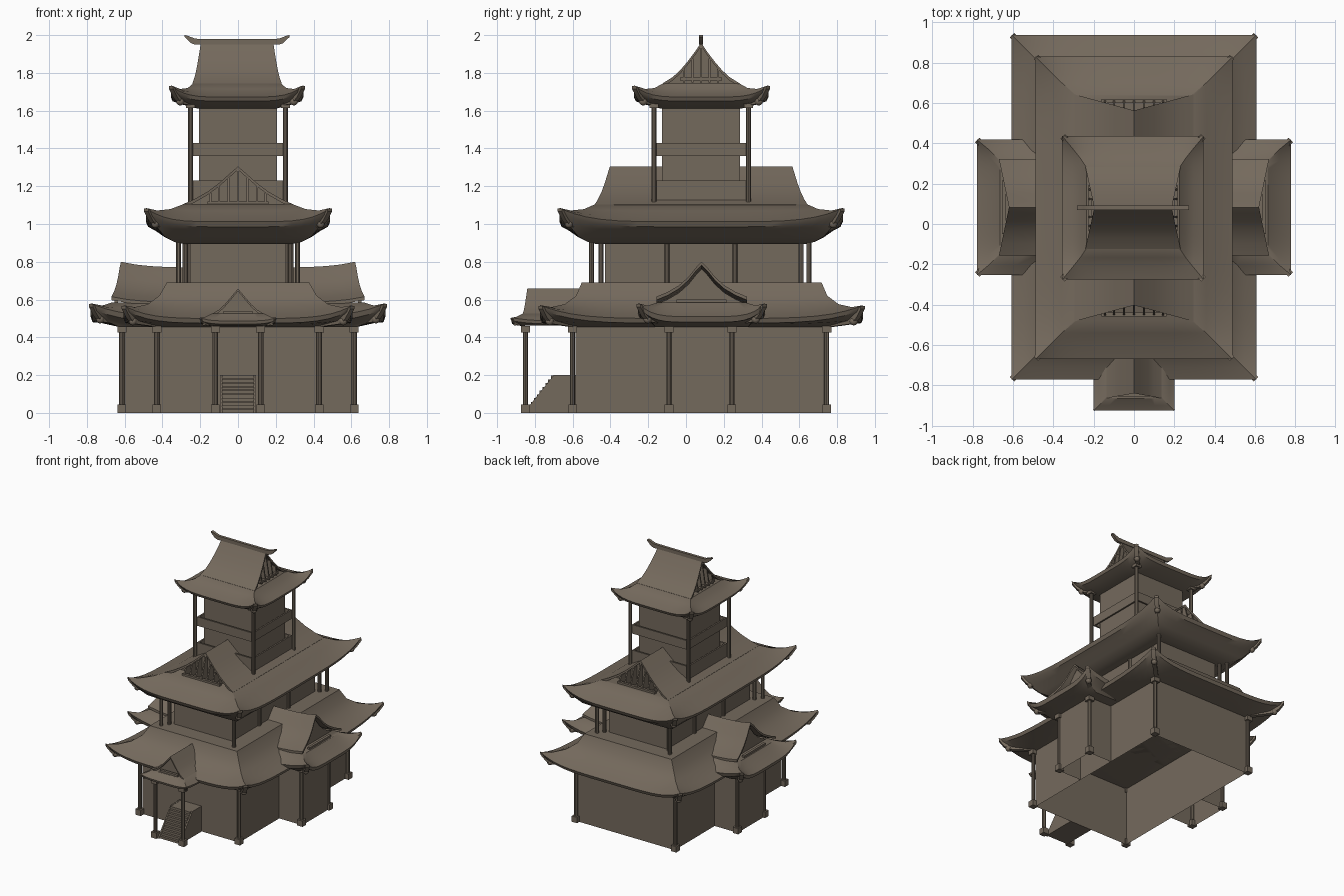
import bpy, bmesh, math
from mathutils import Vector

if "Cube" in bpy.data.objects:
    bpy.data.objects.remove(bpy.data.objects["Cube"])

mat = bpy.data.materials.new("warm brown")
mat.diffuse_color = (0.175, 0.142, 0.108, 1)
mat.use_nodes = True
mat.node_tree.nodes["Principled BSDF"].inputs["Base Color"].default_value = mat.diffuse_color
CY = 0.08  # tower centre in y


def finish(name, bm, weld=True):
    if weld:
        bmesh.ops.remove_doubles(bm, verts=bm.verts, dist=1e-5)
        bmesh.ops.recalc_face_normals(bm, faces=bm.faces)
    me = bpy.data.meshes.new(name)
    bm.to_mesh(me)
    bm.free()
    for p in me.polygons:
        p.use_smooth = True
    me.set_sharp_from_angle(angle=math.radians(35))
    me.materials.append(mat)
    ob = bpy.data.objects.new(name, me)
    bpy.context.collection.objects.link(ob)
    return ob


def loft(bm, rings, cap0=False, cap1=False):
    vs = [[bm.verts.new(p) for p in r] for r in rings]
    n = len(vs[0])
    for a, b in zip(vs, vs[1:]):
        for i in range(n):
            bm.faces.new((a[i], a[(i + 1) % n], b[(i + 1) % n], b[i]))
    if cap0:
        bm.faces.new(vs[0][::-1])
    if cap1:
        bm.faces.new(vs[-1])
    return vs


def rect(x0, x1, y0, y1, z):
    return [(x0, y0, z), (x1, y0, z), (x1, y1, z), (x0, y1, z)]


def box(bm, x0, x1, y0, y1, z0, z1, cap=True):
    loft(bm, [rect(x0, x1, y0, y1, z0), rect(x0, x1, y0, y1, z1)], cap, cap)


def interp(pts, u):
    u = abs(u)
    for (a, za), (b, zb) in zip(pts, pts[1:]):
        if u <= b:
            return za + (zb - za) * (u - a) / (b - a)
    return pts[-1][1]


def hip_roof(name, P, hl, hw, skirt, under, lift, beam=1.0, cut=-9):
    """Skirt with upturned corners; rings are (inset l, inset w, z, lift share)."""
    bm = bmesh.new()
    N = 20
    rings = []
    for dl, dw, z, k in under[::-1] + skirt:
        a, b, r = hl - dl, hw - dw, []
        for (x0, y0), (x1, y1) in (((-1, -1), (1, -1)), ((1, -1), (1, 1)),
                                   ((1, 1), (-1, 1)), ((-1, 1), (-1, -1))):
            for i in range(N):
                s = math.sin((i / N - 0.5) * math.pi) / 2 + 0.5
                h = lift * k * abs(2 * s - 1) ** 5
                r.append(P(max(cut, a * (x0 + (x1 - x0) * s)), b * (y0 + (y1 - y0) * s), z + h))
        rings.append(r)
    loft(bm, rings, True, True)
    finish(name, bm)
    # curled beams under the four corners
    bm = bmesh.new()
    tip = skirt[0][2] + lift
    for sl in (-1, 1):
        for sw in (-1, 1):
            if sl * hl < cut:
                continue
            r = []
            for d, drop, hh in ((0.002, .012, .008), (.025, .045, .02), (.05, .072, .026),
                                (.075, .082, .02), (.17, .1, .015)):
                d, drop, hh = d * beam, drop * beam, hh * beam
                w = 0.011 * beam
                r.append([P(sl * (hl - d) + o * sl, sw * (hw - d) - o * sw, tip - drop + h)
                          for o, h in ((-w, -hh), (w, -hh), (w, hh), (-w, hh))])
            loft(bm, r, True, True)
            c = Vector(P(sl * (hl - .05 * beam), sw * (hw - .05 * beam), tip - .085 * beam))
            g = bmesh.ops.create_uvsphere(bm, u_segments=10, v_segments=6, radius=.022 * beam)
            bmesh.ops.translate(bm, verts=g['verts'], vec=c)
    finish(name + "_corner_beams", bm)


def gable_roof(name, P, prof, L0, L1, base, rise=0.0, slats=(), cut=-9, t=0.018):
    """Curved gable on top of a skirt; verge leans from L0 at ridge to L1 at foot."""
    w = prof[-1][0]
    us = [-p[0] for p in prof[:0:-1]] + [p[0] for p in prof]
    bm = bmesh.new()
    rings = []
    M = 16
    for j in range(M + 1):
        f = 2 * j / M - 1
        top, bot = [], []
        for u in us:
            l = max(cut, f * (L0 + (L1 - L0) * abs(u) / w))
            z = interp(prof, u) + rise * abs(f) ** 5
            top.append(P(l, u, z))
            bot.append(P(l, u, z - t))
        rings.append(top + bot[::-1])
    vs = loft(bm, rings)
    for r in (vs[0], vs[-1]):
        for i in range(len(us) - 1):
            bm.faces.new((r[i], r[i + 1], r[-2 - i], r[-1 - i]))
    finish(name, bm)
    # gable wall and lattice fins
    bm = bmesh.new()
    for s in (-1, 1):
        if s * L0 < cut:
            continue
        l = s * (L0 - 0.02)
        pts = [P(l, u, interp(prof, u) - t / 2) for u in us]
        pts += [P(l, w, base - .02), P(l, -w, base - .02)]
        bm.faces.new([bm.verts.new(p) for p in pts])
        lo, wb = L1 - (L1 - L0) * .3, w * .55
        loft(bm, [[P(s * (lo - .02), u, z) for u, z in ((-wb, base), (wb, base), (wb, base + .015), (-wb, base + .015))],
                  [P(s * lo, u, z) for u, z in ((-wb, base), (wb, base), (wb, base + .015), (-wb, base + .015))]], True, True)
        for u in slats:
            e, zt = .005, interp(prof, u) - t
            lt = L0 + (L1 - L0) * abs(u) / w
            loft(bm, [[P(s * a, v, z) for a, v in ((L0 - .03, u - e), (b, u - e), (b, u + e), (L0 - .03, u + e))]
                      for b, z in ((lo, base - .01), (lt, zt))], True, True)
    finish(name + "_end_panels", bm)


def frame_x(cx, cy):
    return lambda l, u, z: (cx + l, cy + u, z)


def frame_y(cx, cy, s=1):
    return lambda l, u, z: (cx - s * u, cy + s * l, z)


def walls(name, x0, x1, y0, y1, z0, z1):
    bm = bmesh.new()
    box(bm, x0, x1, y0, y1, z0, z1, False)
    finish(name, bm)


def posts(name, places, z0, z1, r=0.014, base=False, head=True):
    bm = bmesh.new()
    for x, y in places:
        loft(bm, [[(x + r * math.cos(a * math.tau / 10), y + r * math.sin(a * math.tau / 10), z)
                   for a in range(10)] for z in (z0, z1)], True, True)
        if base:
            box(bm, x - .023, x + .023, y - .023, y + .023, z0, z0 + .045)
        if head:
            box(bm, x - .024, x + .024, y - .024, y + .024, z1 - .035, z1)
    finish(name, bm)


# ground floor and side wings
walls("ground_floor_walls", -.42, .42, -.585, .74, 0, .47)
for s, n in ((-1, "left"), (1, "right")):
    walls(n + "_wing_walls", min(s * .42, s * .62), max(s * .42, s * .62), -.09, .245, 0, .47)
posts("ground_floor_posts", [(x, y) for x in (-.43, .43) for y in (-.6, .745)] +
      [(x, y) for x in (-.615, .615) for y in (-.09, .243)] + [(-.12, -.85), (.12, -.85)],
      0, .46, base=True)

# lower roof
hip_roof("lower_roof", frame_y(0, .083), .855, .607,
         [(0, 0, .5, 1), (.06, .06, .525, .5), (.13, .13, .565, .15), (.19, .19, .62, 0), (.22, .23, .69, 0)],
         [(.01, .01, .475, 1), (.06, .06, .47, .3), (.18, .18, .455, 0)], .07)

# side wing roof, running through the tower
P = frame_x(0, .083)
hip_roof("wing_roof_skirt", P, .78, .336,
         [(0, 0, .51, 1), (.06, .05, .54, .4), (.115, .105, .585, 0)],
         [(.01, .01, .48, 1), (.06, .06, .475, .3), (.15, .09, .455, 0)], .07)
gable_roof("wing_roof_gable", P, [(0, .77), (.03, .74), (.07, .69), (.12, .645), (.18, .61), (.24, .585)],
           .62, .67, .585, rise=.03)

# porch roof and stairs
P = frame_y(0, -.5, -1)
hip_roof("porch_roof_skirt", P, .425, .2,
         [(0, 0, .487, 1), (.025, .025, .5, .4), (.06, .06, .525, 0)],
         [(.005, .005, .47, 1), (.05, .05, .462, 0)], .018, beam=.4, cut=0)
gable_roof("porch_roof_gable", P, [(0, .658), (.03, .622), (.07, .575), (.1, .547), (.14, .522)],
           .34, .365, .525, cut=0, t=.014)
bm = bmesh.new()
for i in range(10):
    box(bm, -.085, .085, -.85 + .015 * i, -.585, .02 * i, .02 * i + .018)
for s in (-1, 1):
    loft(bm, [[(s * x, y, z) for y, z in ((-.86, 0), (-.7, .2), (-.585, .2), (-.585, 0))]
              for x in (.083, .095)], True, True)
finish("porch_stairs", bm)

# middle floor
walls("middle_floor_walls", -.252, .252, -.43, .595, .66, .91)
posts("middle_floor_posts", [(s * x, y) for s in (-1, 1) for x, y in
      ((.315, -.5), (.28, -.45), (.28, .61), (.315, .65), (.255, -.1), (.255, .26))], .67, .92, head=False)
P = frame_y(0, CY)
hip_roof("middle_roof_skirt", P, .75, .488,
         [(0, 0, 1.012, 1), (.06, .06, 1.035, .5), (.13, .13, 1.07, .12), (.19, .2, 1.105, 0)],
         [(.012, .012, .985, 1), (.05, .05, .965, .4), (.1, .1, .93, .05), (.15, .15, .905, 0), (.19, .2, .895, 0)], .073)
gable_roof("middle_roof_gable", P, [(0, 1.305), (.04, 1.27), (.1, 1.217), (.16, 1.172), (.23, 1.132), (.295, 1.103)],
           .483, .563, 1.105, slats=(-.145, -.1, -.05, 0, .05, .1, .145))

# top floor
walls("top_floor_walls", -.207, .207, CY - .207, CY + .207, 1.08, 1.62)
posts("top_floor_posts", [(x, CY + y) for x in (-.252, .252) for y in (-.25, .25)], 1.1, 1.65)
for n, z0, z1 in (("top_floor_railing", 1.36, 1.43), ("top_floor_parapet", 1.12, 1.23)):
    bm = bmesh.new()
    o, i = .242, .23
    R = lambda h, z: rect(-h, h, CY - h, CY + h, z)
    loft(bm, [R(i, z0), R(o, z0), R(o, z1), R(i, z1), R(i, z0)])
    finish(n, bm)
P = frame_x(-.005, CY)
hip_roof("top_roof_skirt", P, .351, .356,
         [(0, 0, 1.672, 1), (.05, .06, 1.69, .4), (.09, .11, 1.715, .08), (.12, .155, 1.745, 0)],
         [(.01, .01, 1.65, 1), (.05, .05, 1.635, .3), (.14, .14, 1.612, 0)], .062)
gable_roof("top_roof_gable", P, [(0, 1.96), (.03, 1.915), (.07, 1.862), (.11, 1.815), (.15, 1.778), (.203, 1.745)],
           .192, .236, 1.76, slats=(-.09, -.045, 0, .045, .09))

# ridge beam with curled ends
bm = bmesh.new()
half = [(0, 1.965, .014), (.19, 1.965, .015), (.22, 1.965, .016), (.245, 1.974, .016), (.265, 1.988, .01), (.278, 1.995, .005)]
path = [(-x, z, h) for x, z, h in half[:0:-1]] + half
loft(bm, [[(x - .005, CY + y, z + q) for y, q in ((-.011, -h), (.011, -h), (.011, h), (-.011, h))]
          for x, z, h in path], True, True)
finish("ridge_beam", bm)
